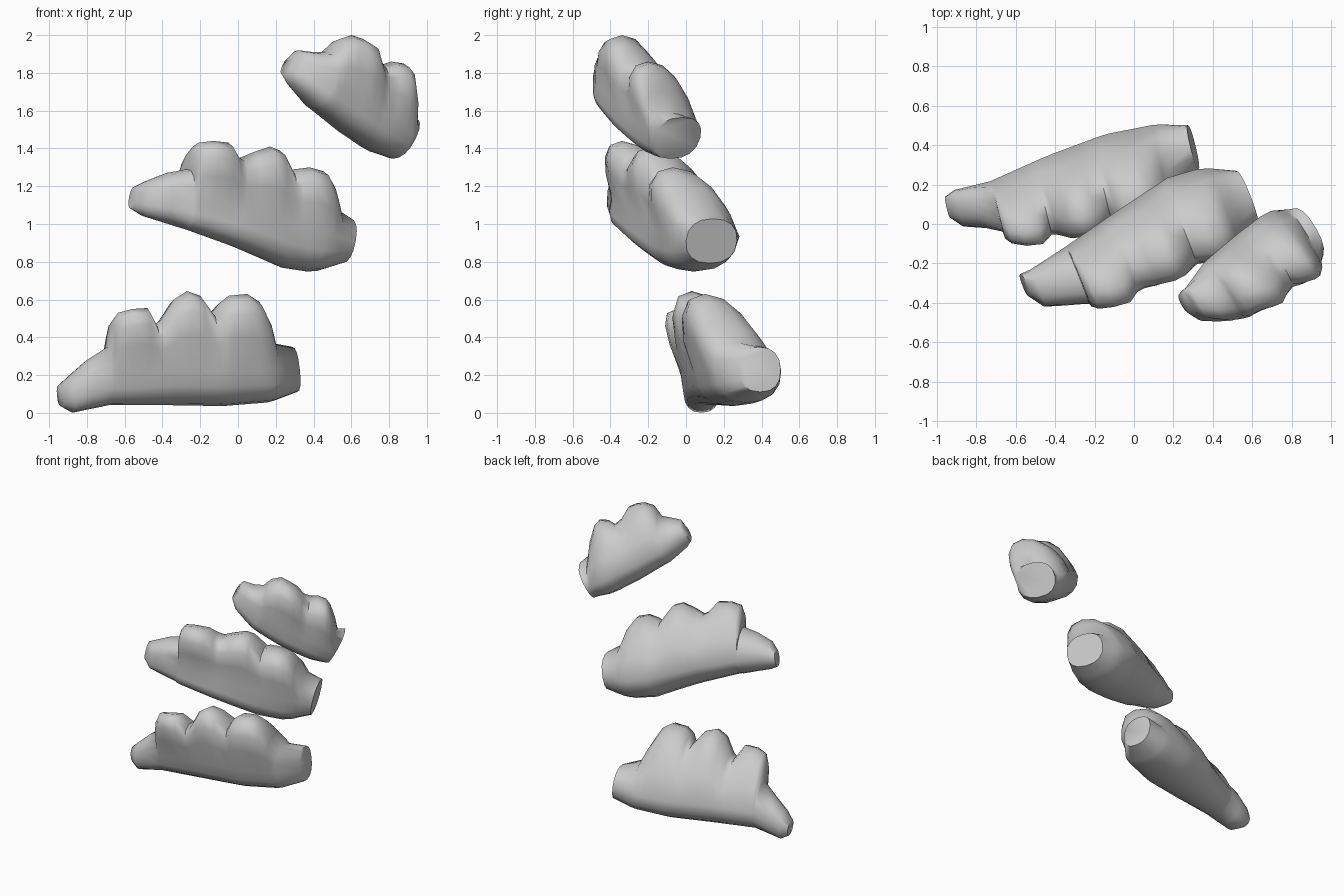
import bpy, bmesh, math
from mathutils import Vector

grey = bpy.data.materials.new("stone_grey")
grey.diffuse_color = (0.6, 0.6, 0.6, 1)
SIDES = 16


def power(v, e=0.85):
    return math.copysign(abs(v) ** e, v)


def sample(body, x):
    """Interpolate the trunk ring (x, y, z, half width, half height) at x."""
    for a, b in zip(body, body[1:]):
        if x <= b[0]:
            t = max(0, (x - a[0]) / (b[0] - a[0]))
            return [p + (q - p) * t for p, q in zip(a, b)]
    return list(body[-1])


def build(name, body, crest, lean):
    d = (Vector(body[-1][:3]) - Vector(body[0][:3])).normalized()
    side = Vector((-d.y, d.x, 0)).normalized()
    up = d.cross(side)

    # rings: rounded underside from the trunk, upper half pulled to the crest
    rings = [(body[0], up * body[0][4], 0)]
    last = body[0][0]
    for i, p in enumerate(crest):
        p = Vector(p)
        x = p.x
        for _ in range(8):
            r = sample(body, x)
            x = p.x + (d.y * (p.y - r[1]) + 0.15 * d.z * (p.z - r[2])) / d.x
        x = min(max(x, last + 0.006), body[-1][0] - 0.008)
        last = x
        r = sample(body, x)
        keel = lean * math.sin(math.pi * (i + 1) / (len(crest) + 1))
        rings.append((r, p - Vector(r[:3]), keel))
    rings.append((body[-1], up * body[-1][4], 0))

    # skin
    bm = bmesh.new()
    loops = []
    for r, top, keel in rings:
        loop = []
        for i in range(SIDES):
            a = math.tau * i / SIDES
            c, s = power(math.cos(a)), power(math.sin(a))
            v = top * s if s > 0 else (up * r[4] + side * keel) * s
            loop.append(bm.verts.new(Vector(r[:3]) + side * r[3] * c + v))
        loops.append(loop)
    for a, b in zip(loops, loops[1:]):
        for i in range(SIDES):
            j = (i + 1) % SIDES
            bm.faces.new((a[i], a[j], b[j], b[i]))
    bm.faces.new(loops[0])
    bm.faces.new(loops[-1])
    bmesh.ops.recalc_face_normals(bm, faces=bm.faces)
    mesh = bpy.data.meshes.new(name)
    bm.to_mesh(mesh)
    bm.free()
    mesh.materials.append(grey)
    ob = bpy.data.objects.new(name, mesh)
    bpy.context.collection.objects.link(ob)
    bpy.ops.object.select_all(action='DESELECT')
    ob.select_set(True)
    bpy.context.view_layer.objects.active = ob
    bpy.ops.object.shade_smooth_by_angle(angle=math.radians(62))


# trunk rings, then the lobed crest line
build("lower_piece",
      [(-.945, .085, .09, .055, .055), (-.89, .08, .10, .095, .10), (-.7, .095, .19, .125, .15),
       (-.4, .17, .22, .18, .18), (-.1, .25, .215, .21, .18), (.15, .32, .22, .19, .165),
       (.3, .39, .23, .115, .12)],
      [(-.89, .08, .20), (-.8, .08, .28), (-.69, .05, .35), (-.67, -.01, .48), (-.635, -.04, .53),
       (-.56, -.05, .55), (-.48, -.03, .555), (-.44, .04, .47), (-.41, .04, .49), (-.34, .02, .60),
       (-.27, .03, .645), (-.20, .05, .62), (-.14, .12, .53), (-.10, .09, .58), (-.05, .09, .62),
       (.05, .10, .63), (.11, .13, .59), (.16, .19, .48), (.18, .28, .37)], 0)

build("middle_piece",
      [(-.555, -.31, 1.14, .06, .06), (-.49, -.325, 1.14, .10, .10), (-.3, -.26, 1.13, .15, .15),
       (0, -.105, 1.06, .195, .19), (.25, .035, .98, .215, .215), (.42, .095, .94, .205, .20),
       (.57, .135, .91, .145, .12)],
      [(-.48, -.33, 1.23), (-.38, -.31, 1.27), (-.27, -.29, 1.29), (-.25, -.33, 1.38),
       (-.21, -.35, 1.43), (-.13, -.34, 1.44), (-.05, -.31, 1.43), (-.02, -.24, 1.37),
       (.01, -.21, 1.35), (.08, -.20, 1.38), (.17, -.18, 1.41), (.22, -.15, 1.39),
       (.27, -.07, 1.28), (.30, -.07, 1.29), (.38, -.07, 1.30), (.45, -.04, 1.28),
       (.49, .02, 1.20), (.51, .08, 1.08)], .07)

build("upper_piece",
      [(.265, -.40, 1.84, .06, .055), (.32, -.40, 1.82, .10, .10), (.44, -.335, 1.74, .165, .14),
       (.61, -.21, 1.63, .18, .165), (.77, -.095, 1.53, .185, .17),
       (.87, -.05, 1.455, .145, .125)],
      [(.32, -.39, 1.92), (.40, -.39, 1.91), (.47, -.37, 1.91), (.50, -.37, 1.94),
       (.54, -.37, 1.98), (.60, -.34, 2.0), (.66, -.33, 1.98), (.71, -.31, 1.95),
       (.73, -.25, 1.87), (.75, -.20, 1.84), (.81, -.20, 1.86), (.875, -.19, 1.85),
       (.905, -.18, 1.81), (.915, -.14, 1.70), (.905, -.10, 1.59)], .04)
